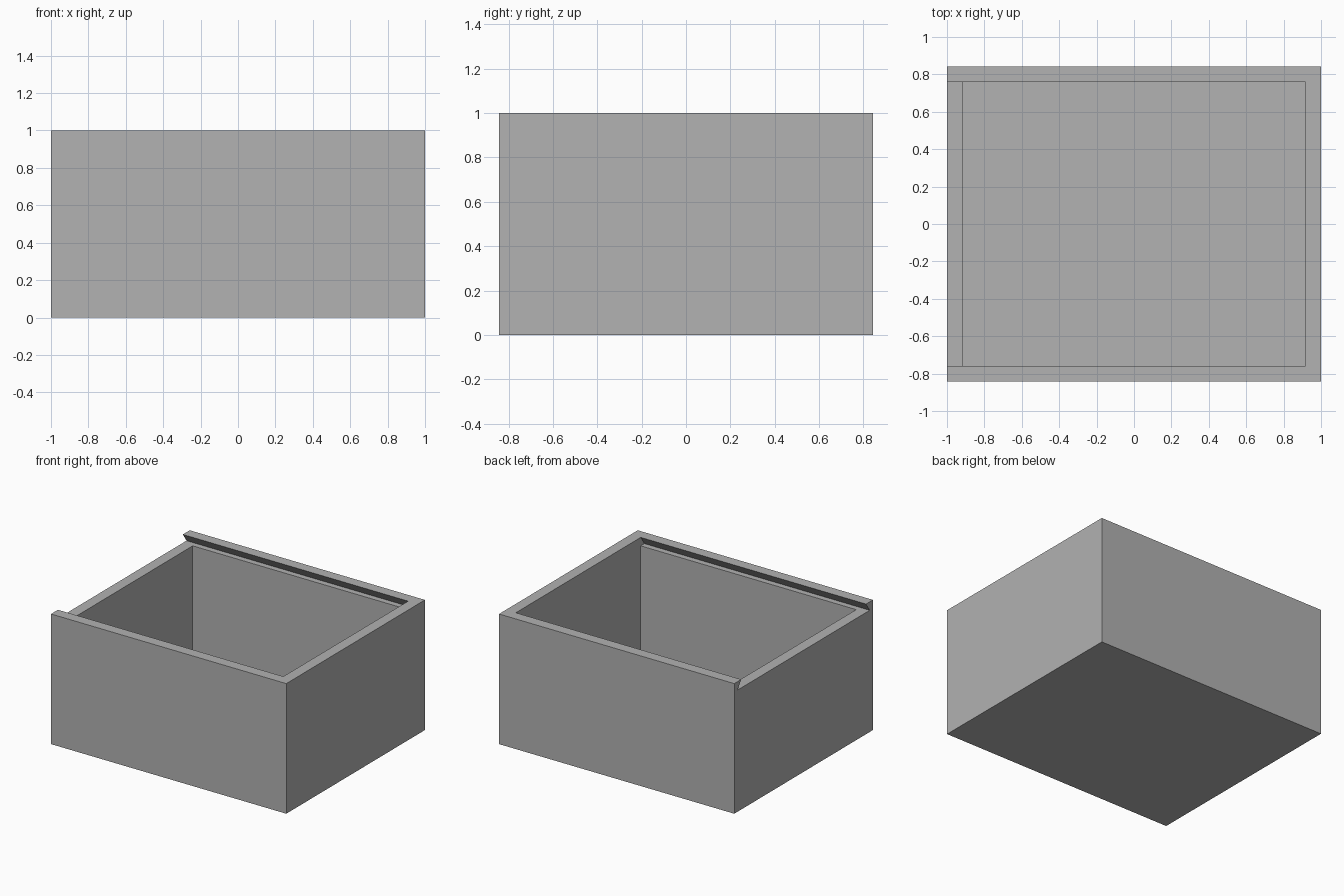
import bpy
import bmesh

default = bpy.data.objects.get("Cube")
if default:
    bpy.data.objects.remove(default, do_unlink=True)

LENGTH, WIDTH, HEIGHT = 2.0, 1.684, 1.0
WALL = 0.084        # wall and floor thickness
GROOVE = 0.065      # depth of the lid groove
UNDERCUT = 0.045    # how far the groove bites into the side walls

grey = bpy.data.materials.new("plain grey")
grey.use_nodes = True
colour = (0.445, 0.445, 0.445, 1.0)
grey.diffuse_color = colour
grey.node_tree.nodes["Principled BSDF"].inputs["Base Color"].default_value = colour


def prism(name, profile, x0, x1):
    """Extrude a (y, z) profile along x."""
    bm = bmesh.new()
    face = bm.faces.new([bm.verts.new((x0, y, z)) for y, z in profile])
    new = bmesh.ops.extrude_face_region(bm, geom=[face])["geom"]
    verts = [v for v in new if isinstance(v, bmesh.types.BMVert)]
    bmesh.ops.translate(bm, verts=verts, vec=(x1 - x0, 0, 0))
    bmesh.ops.recalc_face_normals(bm, faces=bm.faces)
    mesh = bpy.data.meshes.new(name)
    bm.to_mesh(mesh)
    bm.free()
    mesh.materials.append(grey)
    obj = bpy.data.objects.new(name, mesh)
    bpy.context.collection.objects.link(obj)
    return obj


def rectangle(half, z0, z1):
    return [(-half, z0), (half, z0), (half, z1), (-half, z1)]


def carve(target, cutter):
    """Subtract the cutter for good, then remove it."""
    mod = target.modifiers.new(cutter.name, 'BOOLEAN')
    mod.operation = 'DIFFERENCE'
    mod.solver = 'EXACT'
    mod.object = cutter
    bpy.context.view_layer.objects.active = target
    bpy.ops.object.modifier_apply(modifier=mod.name)
    bpy.data.objects.remove(cutter, do_unlink=True)


half_x = LENGTH / 2
inner_x, inner_y = half_x - WALL, WIDTH / 2 - WALL
ledge = HEIGHT - GROOVE

# Outer block
box = prism("sliding_lid_box", rectangle(WIDTH / 2, 0, HEIGHT), -half_x, half_x)

# Dovetail lid groove, open at one end and continued above the rim
profile = [(-inner_y - UNDERCUT, ledge), (inner_y + UNDERCUT, ledge),
           (inner_y - UNDERCUT, HEIGHT + GROOVE), (-inner_y + UNDERCUT, HEIGHT + GROOVE)]
carve(box, prism("groove_cutter", profile, -half_x - WALL, inner_x))

# Storage cavity, ending inside the open groove
carve(box, prism("cavity_cutter", rectangle(inner_y, WALL, ledge + GROOVE / 2), -inner_x, inner_x))
